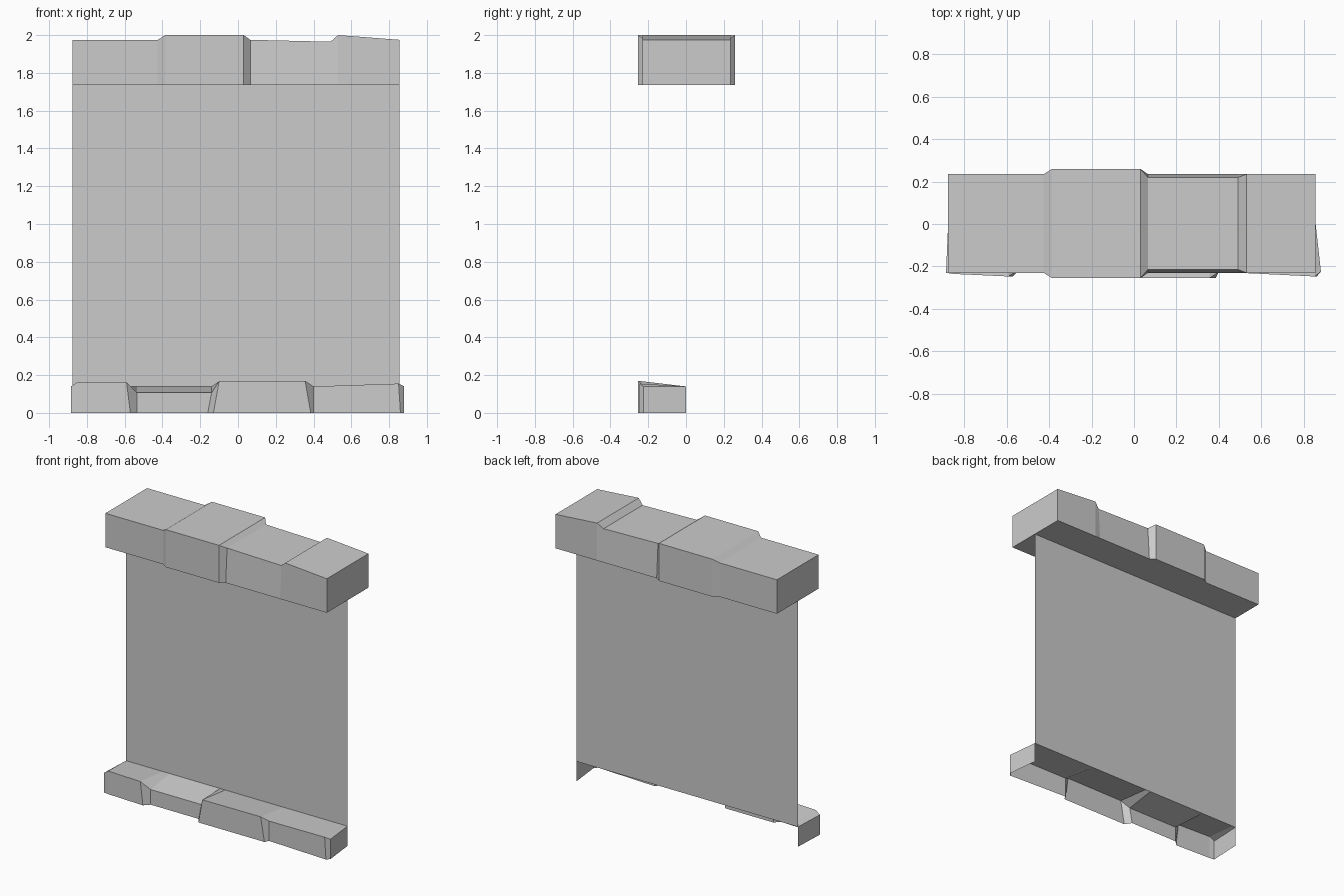
import bpy

cube = bpy.data.objects.get("Cube")
if cube:
    bpy.data.objects.remove(cube)

stone = bpy.data.materials.new("grey_stone")
stone.use_nodes = True
GREY = (0.6, 0.6, 0.6, 1)
stone.diffuse_color = GREY
stone.node_tree.nodes["Principled BSDF"].inputs["Base Color"].default_value = GREY

BACK = 0.0
PANEL_BOTTOM, PANEL_TOP = 0.14, 1.735
LEFT, RIGHT = -0.875, 0.855


def make_object(name, verts, faces):
    mesh = bpy.data.meshes.new(name)
    mesh.from_pydata(verts, [], faces)
    mesh.materials.append(stone)
    mesh.update()
    obj = bpy.data.objects.new(name, mesh)
    bpy.context.collection.objects.link(obj)
    return obj


def loft(name, sections, closed, caps=True):
    """Bridge equal cross-sections along x, then cap both ends."""
    size = len(sections[0])
    verts = [point for section in sections for point in section]
    faces = []
    for s in range(len(sections) - 1):
        for i in range(size if closed else size - 1):
            j = (i + 1) % size
            a, b = s * size, (s + 1) * size
            faces.append((a + i, a + j, b + j, b + i))
    if caps:
        last = (len(sections) - 1) * size
        faces.append(tuple(reversed(range(size))))
        faces.append(tuple(range(last, last + size)))
    return make_object(name, verts, faces)


def cap_section(x, height, front, back, inset=0.0):
    """Block outline, with the top edges optionally drawn inward."""
    return [
        (x, front, PANEL_TOP), (x, front + inset, height),
        (x, back - inset, height), (x, back, PANEL_TOP),
    ][::-1]


# Thin wall sheet
make_object("wall_panel", [
    (LEFT, BACK, PANEL_BOTTOM), (RIGHT, BACK, PANEL_BOTTOM),
    (RIGHT, BACK, PANEL_TOP), (LEFT, BACK, PANEL_TOP),
], [(0, 1, 2, 3)])

# Coping stones: raised, stepped and sunken stretches
slim = dict(front=-0.23, back=0.235)
wide = dict(front=-0.255, back=0.26)
loft("top_coping", [
    cap_section(LEFT, 1.975, **slim),
    cap_section(-0.425, 1.975, **slim),
    cap_section(-0.385, 2.0, **wide),
    cap_section(0.03, 2.0, **wide),
    cap_section(0.065, 1.975, **slim, inset=0.015),
    cap_section(0.49, 1.965, **slim, inset=0.015),
    cap_section(0.53, 2.0, **slim),
    cap_section(RIGHT, 1.975, **slim),
], closed=True)

# Footing ledge: open at the back and underneath
# Each station: rim x, foot x, depth, rim height
stations = [
    (-0.885, -0.885, 0.23, 0.14),
    (-0.85, -0.85, 0.235, 0.163),
    (-0.59, -0.57, 0.247, 0.163),
    (-0.535, -0.535, 0.21, 0.107),
    (-0.14, -0.16, 0.21, 0.107),
    (-0.10, -0.13, 0.255, 0.168),
    (0.355, 0.385, 0.255, 0.17),
    (0.40, 0.40, 0.225, 0.14),
    (0.85, 0.86, 0.247, 0.155),
    (0.88, 0.88, 0.225, 0.14),
]
ledge = []
for rim, foot, depth, height in stations:
    wall_x = min(max(rim, LEFT), RIGHT)
    ledge.append([(wall_x, BACK, PANEL_BOTTOM), (rim, -depth, height),
                  (foot, -depth, 0)])
loft("base_ledge", ledge, closed=False, caps=False)

# Ends of the footing ledge
for name, section in (("base_left_end", ledge[-1]), ("base_right_end", ledge[0])):
    wall_x = section[0][0]
    order = (0, 1, 2, 3) if wall_x > 0 else (3, 2, 1, 0)
    make_object(name, section + [(wall_x, BACK, 0)], [order])
